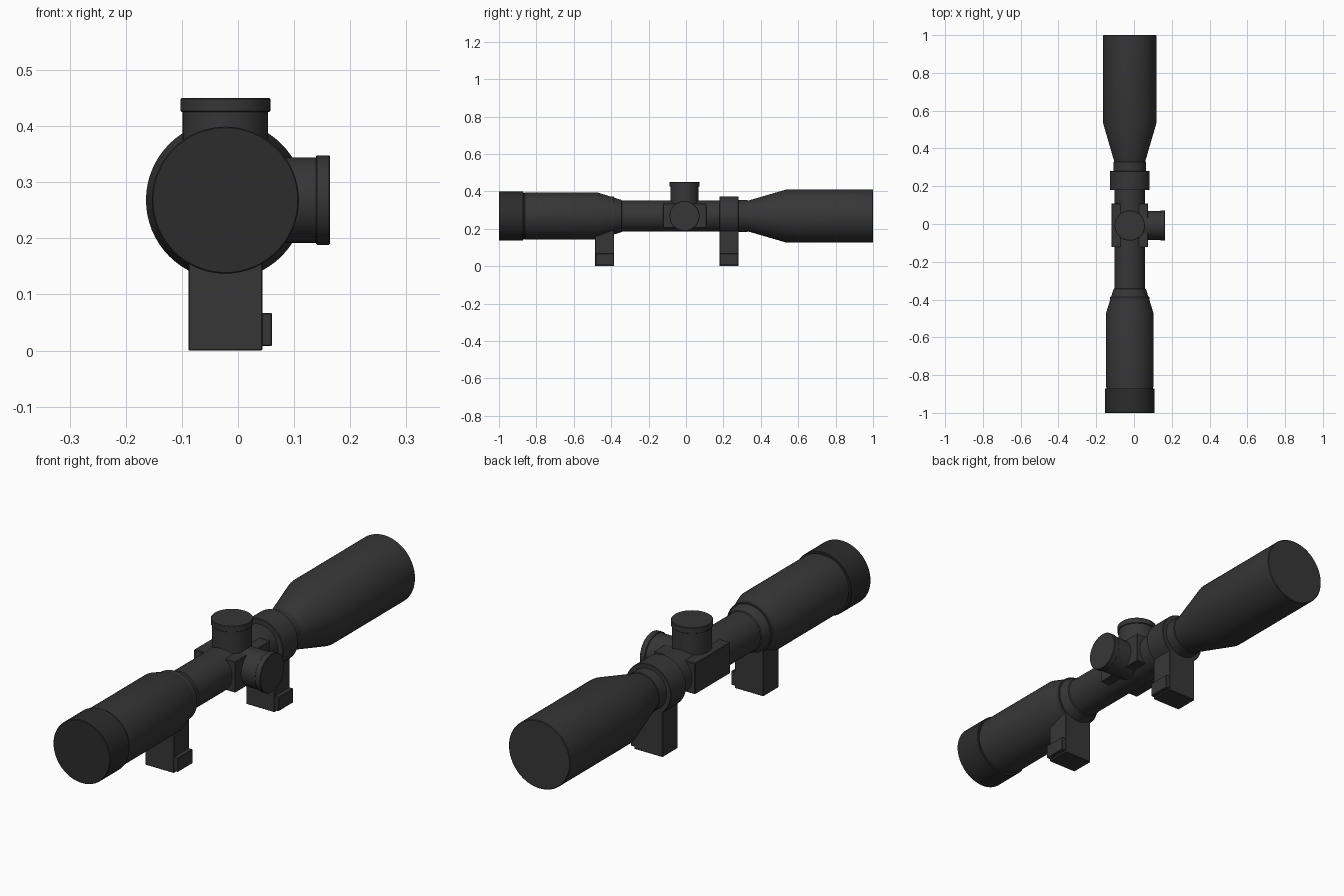
import bpy, bmesh, math
from mathutils import Vector, Matrix

if "Cube" in bpy.data.objects:
    bpy.data.objects.remove(bpy.data.objects["Cube"])

CX, CZ = -0.0225, 0.268      # optical axis
TY = -0.008                  # turret position along the axis


def material(name, v):
    m = bpy.data.materials.new(name)
    m.diffuse_color = (v, v, v * 1.05, 1)
    m.use_nodes = True
    m.node_tree.nodes["Principled BSDF"].inputs["Base Color"].default_value = m.diffuse_color
    return m


BODY = material("black_metal", 0.037)
RUBBER = material("black_rubber", 0.025)


def finish(name, bm, mat):
    bmesh.ops.recalc_face_normals(bm, faces=bm.faces[:])
    me = bpy.data.meshes.new(name)
    bm.to_mesh(me)
    bm.free()
    me.materials.append(mat)
    ob = bpy.data.objects.new(name, me)
    bpy.context.collection.objects.link(ob)
    bpy.context.view_layer.objects.active = ob
    bpy.ops.object.select_all(action='DESELECT')
    ob.select_set(True)
    bpy.ops.object.shade_smooth_by_angle(angle=math.radians(30))
    return ob


def lathe(name, profile, axis, origin, mat=BODY, n=64):
    """Closed turned part; profile is (distance along axis, radius)."""
    bm = bmesh.new()
    rot = Vector((0, 0, 1)).rotation_difference(Vector(axis)).to_matrix()
    rings = []
    for d, r in profile:
        rings.append([bm.verts.new(rot @ Vector((r * math.cos(2 * math.pi * i / n),
                                                 r * math.sin(2 * math.pi * i / n), d))
                                   + Vector(origin)) for i in range(n)])
    for a, b in zip(rings, rings[1:]):
        for i in range(n):
            j = (i + 1) % n
            bm.faces.new((a[i], a[j], b[j], b[i]))
    bm.faces.new(rings[0])
    bm.faces.new(rings[-1])
    return finish(name, bm, mat)


def box(name, lo, hi, bevel=0.002):
    lo, hi = Vector(lo), Vector(hi)
    bm = bmesh.new()
    bmesh.ops.create_cube(bm, size=1, matrix=Matrix.Translation((lo + hi) / 2)
                          @ Matrix.Diagonal((*(hi - lo), 1)))
    bmesh.ops.bevel(bm, geom=bm.edges[:], offset=bevel, segments=1, affect='EDGES')
    return finish(name, bm, BODY)


Y, AXIS = (0, 1, 0), (CX, 0, CZ)

# scope body along y
lathe("main_tube", [(-0.36, 0.082), (0.35, 0.082)], Y, AXIS)
lathe("eyepiece_housing", [(-0.88, 0.122), (-0.864, 0.122), (-0.862, 0.125), (-0.47, 0.125),
                           (-0.345, 0.086), (-0.342, 0.082)], Y, AXIS)
lathe("eyepiece_ring", [(-1, 0.129), (-0.998, 0.131), (-0.872, 0.131), (-0.87, 0.129)],
      Y, AXIS, RUBBER)
lathe("tube_collar", [(0.27, 0.085), (0.328, 0.085), (0.33, 0.083)], Y, AXIS)
lathe("objective_bell", [(0.33, 0.082), (0.338, 0.084), (0.535, 0.1415), (0.998, 0.1415),
                         (1, 0.139)], Y, AXIS)

# mounting rings with their feet and clamp bars
for label, y in (("rear", -0.435), ("front", 0.23)):
    lathe(label + "_ring", [(-0.051, 0.102), (-0.049, 0.104), (0.049, 0.104), (0.051, 0.102)],
          Y, (CX, y, CZ))
    box(label + "_mount_foot", (CX - 0.066, y - 0.051, 0), (CX + 0.066, y + 0.051, CZ - 0.03))
    box(label + "_clamp_bar", (0.03, y - 0.049, 0.008), (0.061, y + 0.049, 0.067))

# turret saddle block
box("turret_saddle", (CX - 0.096, -0.123, 0.205), (CX + 0.096, 0.109, 0.334))

# top and side adjustment turrets: stem plus wider cap
for label, axis, reach in (("elevation", (0, 0, 1), 0.45 - CZ), ("windage", (1, 0, 0), 0.164 - CX)):
    o = (CX, TY, CZ)
    lathe(label + "_turret", [(0.02, 0.076), (reach - 0.02, 0.076)], axis, o)
    lathe(label + "_cap", [(reach - 0.025, 0.078), (reach - 0.023, 0.08),
                           (reach - 0.002, 0.08), (reach, 0.078)], axis, o)
